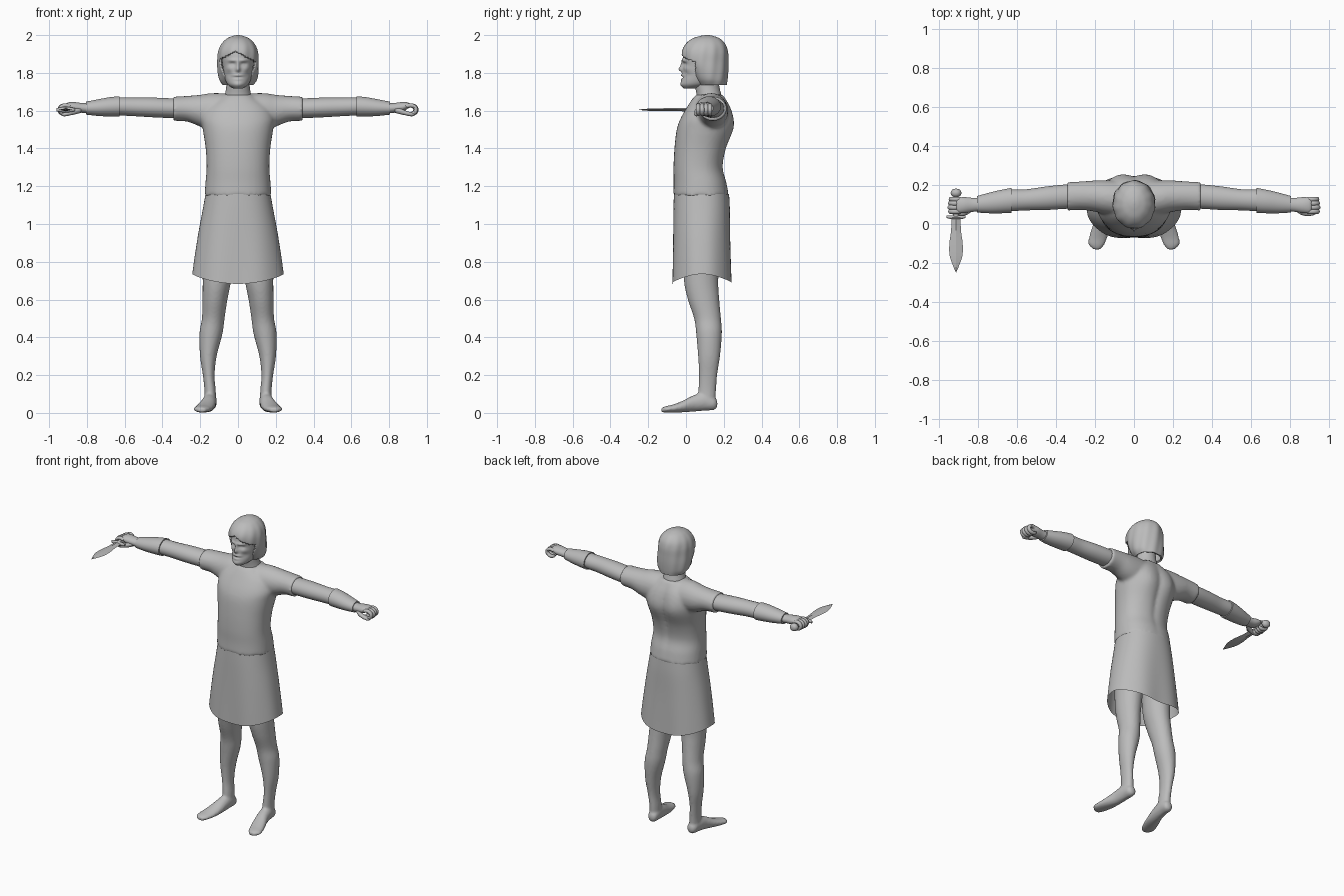
import bpy, bmesh, math
from math import sin, cos, pi, exp

grey = bpy.data.materials.new("plain_grey")
grey.diffuse_color = (0.5, 0.5, 0.5, 1)

# order of (along, across, up) for each loft axis
AXES = {'x': lambda t, u, v: (t, u, v),
        'y': lambda t, u, v: (u, t, v),
        'z': lambda t, u, v: (u, v, t)}


def catmull(rows, steps):
    """Smoothly fill in rows between the given cross-sections."""
    out = []
    n = len(rows)
    for i in range(n - 1):
        p0, p1, p2, p3 = rows[max(i - 1, 0)], rows[i], rows[i + 1], rows[min(i + 2, n - 1)]
        for k in range(steps):
            s = k / steps
            out.append([0.5 * (2 * b + (c - a) * s + (2 * a - 5 * b + 4 * c - d) * s * s
                               + (3 * b - a - 3 * c + d) * s ** 3)
                        for a, b, c, d in zip(p0, p1, p2, p3)])
    out.append(list(rows[-1]))
    return out


def loft(name, axis, rows, seg=32, steps=5, caps=True, mirror=False, power=1.0, angle=40):
    """Rows are (position, centre u, centre v, radius u, radius v)."""
    bm = bmesh.new()
    rings = []
    for t, cu, cv, ru, rv in catmull(rows, steps):
        ring = []
        for j in range(seg):
            c, s = cos(2 * pi * j / seg), sin(2 * pi * j / seg)
            c = math.copysign(abs(c) ** power, c)
            s = math.copysign(abs(s) ** power, s)
            ring.append(bm.verts.new(AXES[axis](t, cu + ru * c, cv + rv * s)))
        rings.append(ring)
    for a, b in zip(rings, rings[1:]):
        for j in range(seg):
            k = (j + 1) % seg
            bm.faces.new((a[j], a[k], b[k], b[j]))
    if caps:
        bm.faces.new(rings[0])
        bm.faces.new(rings[-1])
    return finish(name, bm, mirror, angle)


def finish(name, bm, mirror=False, angle=40):
    bmesh.ops.recalc_face_normals(bm, faces=bm.faces)
    me = bpy.data.meshes.new(name)
    bm.to_mesh(me)
    bm.free()
    me.polygons.foreach_set("use_smooth", [True] * len(me.polygons))
    me.set_sharp_from_angle(angle=math.radians(angle))
    me.materials.append(grey)
    ob = bpy.data.objects.new(name, me)
    bpy.context.collection.objects.link(ob)
    if mirror:
        m = ob.modifiers.new("mirror", 'MIRROR')
        m.use_axis = (True, False, False)
        m.use_mirror_merge = False
    return ob


def sculpt(ob, bumps, front, middle):
    """Push the front (or back) surface out by soft bumps (x, z, size x, size z, depth)."""
    sign = -1 if front else 1
    for v in ob.data.vertices:
        if (v.co.y - middle) * sign > 0:
            for x, z, sx, sz, d in bumps:
                v.co.y += sign * d * exp(-((v.co.x - x) / sx) ** 2 - ((v.co.z - z) / sz) ** 2)


def fuse(name, parts, voxel, smooth):
    """Weld overlapping parts into one smooth skin."""
    bm = bmesh.new()
    for ob in parts:
        bm.from_mesh(ob.data)
        if ob.modifiers:
            old = len(bm.verts)
            half = bm.copy()
            half.free()
        bpy.data.objects.remove(ob)
    ob = finish(name, bm)
    r = ob.modifiers.new("weld", 'REMESH')
    r.mode, r.voxel_size, r.use_smooth_shade = 'VOXEL', voxel, True
    s = ob.modifiers.new("soften", 'SMOOTH')
    s.factor, s.iterations = 0.5, smooth
    return ob


# shirt: torso plus one cross piece that makes both sleeves
torso = loft("torso", 'z', [
    (1.15, 0, .08, .177, .147), (1.22, 0, .075, .172, .140), (1.30, 0, .065, .166, .131),
    (1.40, 0, .075, .171, .136), (1.50, 0, .097, .186, .146), (1.56, 0, .108, .192, .136),
    (1.62, 0, .118, .165, .112), (1.665, 0, .122, .105, .086), (1.685, 0, .125, .08, .07)],
    seg=64, power=.88)
sculpt(torso, [(.08, 1.53, .06, .12, .014), (-.08, 1.53, .06, .12, .014),
               (0, 1.45, .02, .2, -.01)], False, .12)
half = [(.342, .142, 1.61, .073, .064), (.27, .145, 1.61, .073, .068),
        (.20, .143, 1.60, .080, .084), (.13, .135, 1.595, .088, .098)]
mid = (0, .125, 1.59, .095, .10)
sleeves = loft("sleeves", 'x', [(-r[0],) + r[1:] for r in half] + [mid] + half[::-1], seg=40)
fuse("shirt", [torso, sleeves], .010, 4)

# skirt with a hem that dips at front and back
skirt = loft("skirt", 'z', [
    (1.158, 0, .082, .172, .146), (1.08, 0, .083, .186, .150), (.95, 0, .083, .210, .153),
    (.82, 0, .084, .230, .157), (.73, 0, .085, .242, .160)],
    seg=72, caps=False, power=.88)
for v in skirt.data.vertices:
    a = math.atan2((v.co.y - .085) / .16, v.co.x / .242)
    depth = (1.158 - v.co.z) / .428
    v.co.z -= depth ** 2 * (.052 * sin(a) ** 2 - .005)
    v.co.y += .005 * depth * cos(6 * a) * sin(a)

# legs and bare feet
leg = loft("leg", 'z', [
    (1.02, .095, .085, .085, .10), (.85, .105, .082, .083, .098), (.70, .112, .08, .075, .091),
    (.60, .122, .093, .066, .083), (.50, .131, .114, .060, .071), (.42, .143, .122, .061, .068),
    (.30, .157, .122, .044, .058), (.20, .155, .117, .031, .048), (.12, .148, .112, .030, .047),
    (.05, .147, .108, .032, .048)])
foot = loft("foot", 'y', [
    (.166, .145, .048, .012, .014), (.15, .145, .050, .030, .034), (.10, .148, .060, .036, .048),
    (.04, .155, .050, .039, .043), (-.02, .170, .033, .046, .030), (-.07, .184, .023, .047, .021),
    (-.105, .192, .019, .041, .017), (-.130, .190, .015, .020, .012)])
legs = fuse("legs", [leg, foot], .008, 3)
m = legs.modifiers.new("mirror", 'MIRROR')
m.use_mirror_merge = False

# arms, bracers and hands
loft("arm", 'x', [
    (.25, .143, 1.612, .060, .050), (.35, .140, 1.613, .062, .052), (.45, .132, 1.617, .060, .052),
    (.55, .124, 1.620, .054, .049), (.64, .120, 1.622, .055, .047), (.72, .110, 1.618, .050, .042),
    (.80, .102, 1.612, .038, .030)], mirror=True)
loft("bracer", 'x', [
    (.628, .121, 1.622, .064, .054), (.68, .115, 1.620, .060, .051), (.74, .108, 1.616, .053, .044),
    (.805, .101, 1.613, .042, .034)], mirror=True)
loft("palm", 'x', [
    (.79, .100, 1.612, .034, .027), (.83, .098, 1.615, .036, .026), (.87, .097, 1.620, .041, .026),
    (.898, .096, 1.627, .038, .017), (.91, .096, 1.63, .025, .008)], mirror=True)


def ring_tube(name, centre, rx, rz, thick_y, thick, start, end):
    """Curled finger: a bent tube around the y axis."""
    bm = bmesh.new()
    n, seg, rings = 20, 10, []
    for i in range(n + 1):
        a = start + (end - start) * i / n
        fat = max(.35, min(1, 4 * (1 - i / n) + .5))
        rings.append([bm.verts.new((
            centre[0] + (rx + thick * fat * cos(b)) * cos(a),
            centre[1] + thick_y * fat * sin(b),
            centre[2] + (rz + thick * fat * cos(b)) * sin(a)))
            for b in (2 * pi * j / seg for j in range(seg))])
    for a, b in zip(rings, rings[1:]):
        for j in range(seg):
            bm.faces.new((a[j], a[(j + 1) % seg], b[(j + 1) % seg], b[j]))
    bm.faces.new(rings[0])
    bm.faces.new(rings[-1])
    return finish(name, bm, True)


for i in range(4):
    ring_tube("finger_%d" % (i + 1), (.913 + .003 * (1 - abs(i - 1)), .064 + .021 * i, 1.605),
              .029, .023, .0125, .011, .75 * pi, -.85 * pi)
loft("thumb", 'x', [
    (.83, .078, 1.603, .014, .014), (.86, .062, 1.596, .016, .015), (.89, .054, 1.587, .013, .012),
    (.92, .056, 1.580, .011, .010), (.935, .058, 1.579, .004, .004)], seg=16, mirror=True)

# dagger held in one hand
X, Z = -.912, 1.605
loft("dagger_blade", 'y', [
    (.035, X, Z, .024, .009), (-.03, X, Z, .025, .008), (-.10, X, Z, .034, .008),
    (-.16, X, Z, .033, .007), (-.21, X, Z, .017, .005), (-.248, X, Z, .001, .001)],
    seg=4, angle=20)
loft("dagger_guard", 'x', [
    (X - .048, .037, Z, .006, .008), (X - .03, .035, Z, .009, .012), (X, .034, Z, .010, .015),
    (X + .03, .035, Z, .009, .012), (X + .048, .037, Z, .006, .008)], seg=12)
loft("dagger_grip", 'y', [(.03, X, Z, .014, .014), (.09, X, Z, .017, .016),
                          (.15, X, Z, .013, .013)], seg=16)
loft("dagger_pommel", 'y', [(.138, X, Z, .010, .010), (.147, X, Z, .024, .022),
                            (.163, X, Z, .027, .025), (.177, X, Z, .018, .016),
                            (.181, X, Z, .004, .004)], seg=20, steps=3)

# neck and head with a bearded face
loft("neck", 'z', [(1.62, 0, .128, .082, .075), (1.68, 0, .122, .070, .066),
                   (1.73, 0, .112, .062, .064), (1.80, 0, .105, .062, .064)])
head = loft("head", 'z', [
    (1.718, 0, .030, .026, .040), (1.74, 0, .056, .056, .080), (1.78, 0, .077, .072, .096),
    (1.83, 0, .086, .080, .102), (1.88, 0, .092, .085, .108), (1.93, 0, .097, .080, .100),
    (1.97, 0, .100, .055, .065), (1.98, 0, .100, .02, .02)], seg=112, steps=9)
face = [(0, 1.818, .012, .014, .018), (0, 1.84, .008, .022, .012), (0, 1.787, .03, .008, .008),
        (0, 1.777, .022, .004, -.008), (0, 1.766, .018, .006, .005), (0, 1.738, .03, .018, .006)]
for s in (-1, 1):
    face += [(s * .030, 1.866, .024, .008, .009), (s * .030, 1.846, .015, .009, -.011),
             (s * .030, 1.844, .009, .005, .006), (s * .048, 1.822, .018, .014, .006),
             (s * .05, 1.79, .02, .015, -.005)]
sculpt(head, face, True, .07)

# hair: a bob with the face side cut away
hair = loft("hair", 'z', [
    (1.735, 0, .140, .082, .076), (1.765, 0, .130, .100, .090), (1.81, 0, .117, .108, .106),
    (1.86, 0, .102, .109, .121), (1.91, 0, .099, .105, .122), (1.95, 0, .102, .090, .107),
    (1.98, 0, .106, .062, .076), (1.995, 0, .110, .030, .036), (2.0, 0, .11, .006, .008)],
    seg=112, steps=7)
bm = bmesh.new()
bm.from_mesh(hair.data)
gone = []
for f in bm.faces:
    c = f.calc_center_median()
    if c.z < 1.736 and len(f.verts) > 4:
        gone.append(f)
    elif c.z < 1.915 - .5 * abs(c.x + .015) and c.y < .050 + .12 * max(0, 1.80 - c.z):
        gone.append(f)
bmesh.ops.delete(bm, geom=gone, context='FACES')
for v in bm.verts:  # soft strands
    a = math.atan2(v.co.x, v.co.y - .1)
    w = 1 + .014 * sin(11 * a + 14 * v.co.z) * min(1, (2.0 - v.co.z) * 12)
    v.co.x *= w
    v.co.y = .1 + (v.co.y - .1) * w
bm.to_mesh(hair.data)
bm.free()
s = hair.modifiers.new("thickness", 'SOLIDIFY')
s.thickness, s.offset = .012, -1
